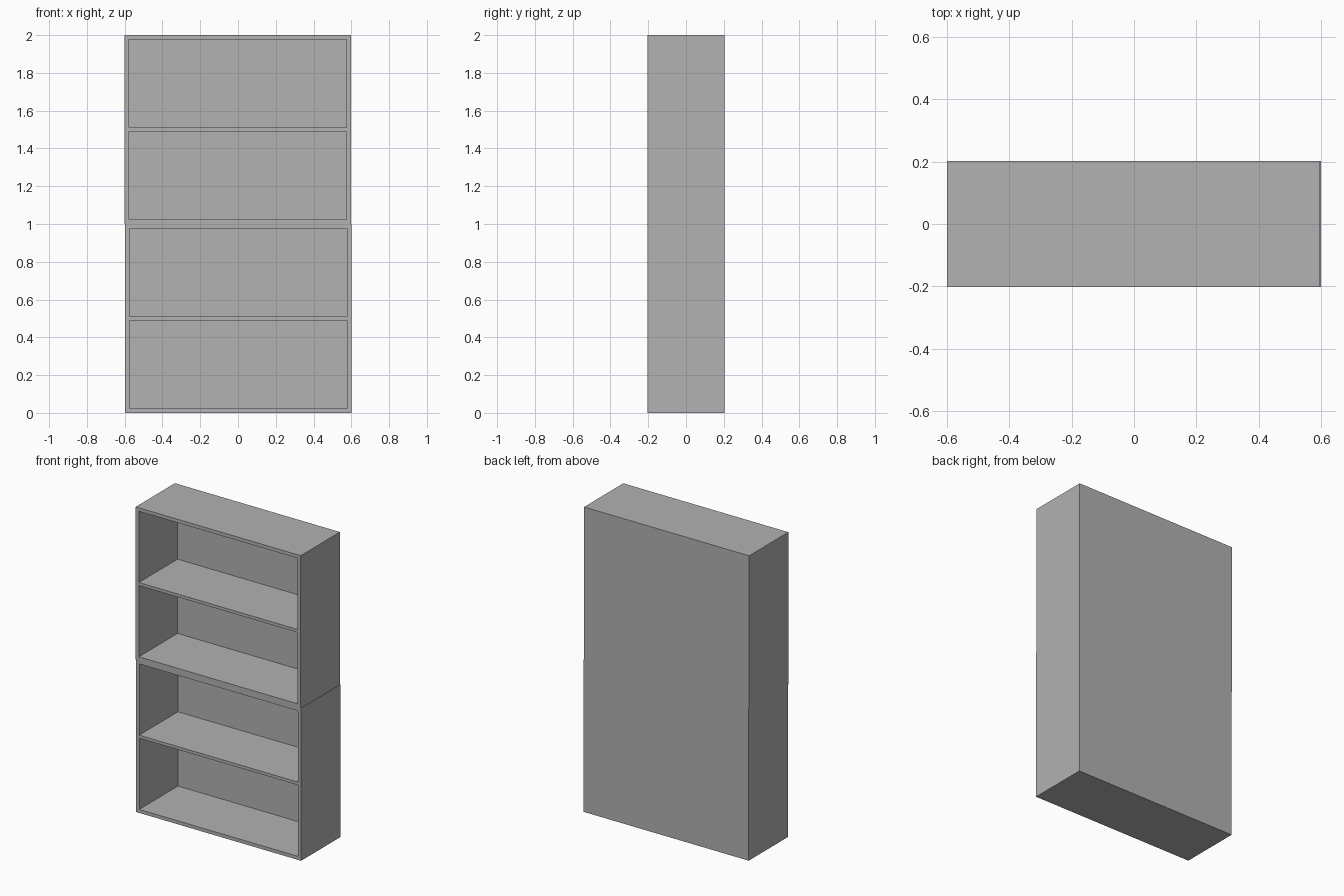
import bpy

cube = bpy.data.objects.get("Cube")
if cube:
    bpy.data.objects.remove(cube, do_unlink=True)

grey = bpy.data.materials.new("plain_grey")
grey.use_nodes = True
colour = (0.445, 0.445, 0.445, 1)
grey.diffuse_color = colour
grey.node_tree.nodes["Principled BSDF"].inputs["Base Color"].default_value = colour

WIDTH, UNIT_HEIGHT, BOARD, SHELF = 1.197, 1.0, 0.023, 0.02
FRONT, BACK, PANEL = -0.203, 0.198, 0.005


def board(name, x, y, z):
    """Box between the given (low, high) limits."""
    spans = (x, y, z)
    bpy.ops.mesh.primitive_cube_add(size=1, location=[(a + b) / 2 for a, b in spans])
    ob = bpy.context.object
    ob.name = name
    ob.scale = [b - a for a, b in spans]
    bpy.ops.object.transform_apply(location=False, rotation=False, scale=True)
    ob.data.materials.append(grey)


# Two stacked units, the upper one set a hair to one side
for unit, left, base in (("lower", -0.597, 0), ("upper", -0.6, UNIT_HEIGHT)):
    right, top = left + WIDTH, base + UNIT_HEIGHT
    middle = (base + top) / 2
    depth = (FRONT, BACK)
    inside = (left + BOARD, right - BOARD)

    # Side boards run the full height
    board(unit + "_right_side", (left, left + BOARD), depth, (base, top))
    board(unit + "_left_side", (right - BOARD, right), depth, (base, top))

    # Horizontal boards fit between the sides
    board(unit + "_bottom_board", inside, depth, (base, base + BOARD))
    board(unit + "_shelf", inside, depth, (middle - SHELF / 2, middle + SHELF / 2))
    board(unit + "_top_board", inside, depth, (top - BOARD, top))

    # Thin back panel
    board(unit + "_back_panel", (left, right), (BACK, BACK + PANEL), (base, top))
